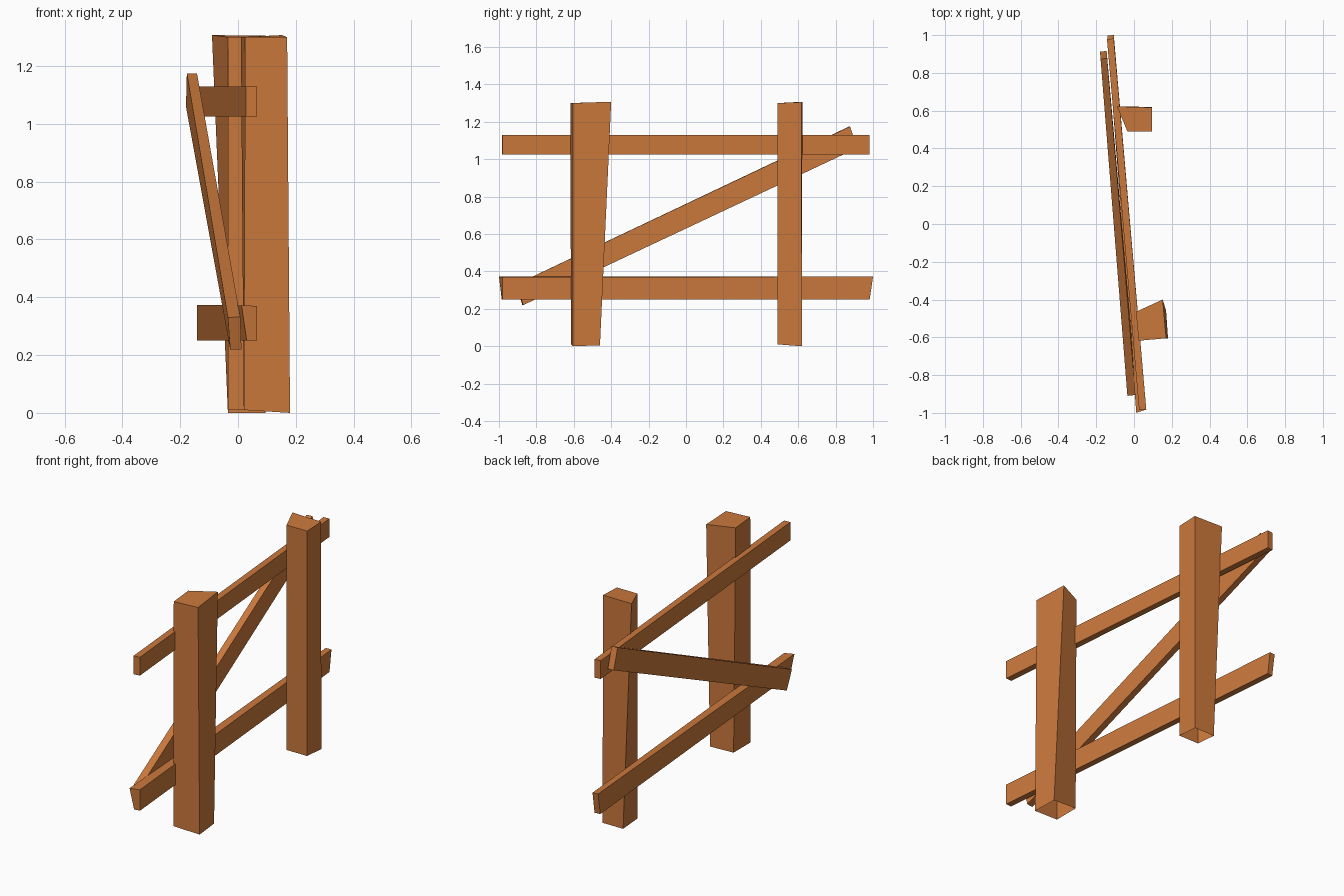
import bpy

wood = bpy.data.materials.new("orange_wood")
wood.diffuse_color = (0.60, 0.19, 0.045, 1)


def beam(name, start, end, open_start=False):
    """Join two four-cornered ends (matching order) into one hewn beam."""
    faces = [(i, (i + 1) % 4, (i + 1) % 4 + 4, i + 4) for i in range(4)]
    faces.append((4, 5, 6, 7))
    if not open_start:
        faces.append((3, 2, 1, 0))
    mesh = bpy.data.meshes.new(name)
    mesh.from_pydata(start + end, [], faces)
    mesh.materials.append(wood)
    obj = bpy.data.objects.new(name, mesh)
    bpy.context.collection.objects.link(obj)
    return obj


# Posts: corners run front left, front right, back right, back left
beam("front_post",
     [(0.02, -0.615, 0.01), (0.18, -0.605, 0), (0.17, -0.46, 0.005), (0.02, -0.46, 0.01)],
     [(0.025, -0.618, 1.3), (0.17, -0.605, 1.3), (0.152, -0.40, 1.307), (0.01, -0.465, 1.3)],
     open_start=True)
beam("back_post",
     [(-0.035, 0.49, 0.01), (0.095, 0.49, 0.01), (0.095, 0.62, 0), (-0.035, 0.62, 0)],
     [(-0.035, 0.49, 1.3), (0.095, 0.49, 1.3), (0.095, 0.617, 1.305), (-0.09, 0.622, 1.307)],
     open_start=True)

# Rails: corners run bottom left, top left, top right, bottom right
beam("top_rail",
     [(0.027, -0.985, 1.025), (0.027, -0.985, 1.13), (0.065, -0.982, 1.13), (0.065, -0.982, 1.025)],
     [(-0.143, 0.978, 1.025), (-0.143, 0.978, 1.13), (-0.107, 0.982, 1.13), (-0.107, 0.982, 1.025)])
beam("bottom_rail",
     [(0.03, -0.985, 0.25), (0.012, -1.0, 0.372), (0.065, -0.982, 0.37), (0.065, -0.982, 0.25)],
     [(-0.141, 0.978, 0.25), (-0.141, 0.998, 0.373), (-0.107, 1.0, 0.372), (-0.107, 0.982, 0.25)])

# Diagonal brace behind the rails
beam("diagonal_brace",
     [(-0.027, -0.875, 0.22), (-0.035, -0.91, 0.33), (0.008, -0.905, 0.332), (0.012, -0.87, 0.22)],
     [(-0.18, 0.912, 1.06), (-0.177, 0.873, 1.175), (-0.142, 0.877, 1.175), (-0.145, 0.916, 1.06)])
